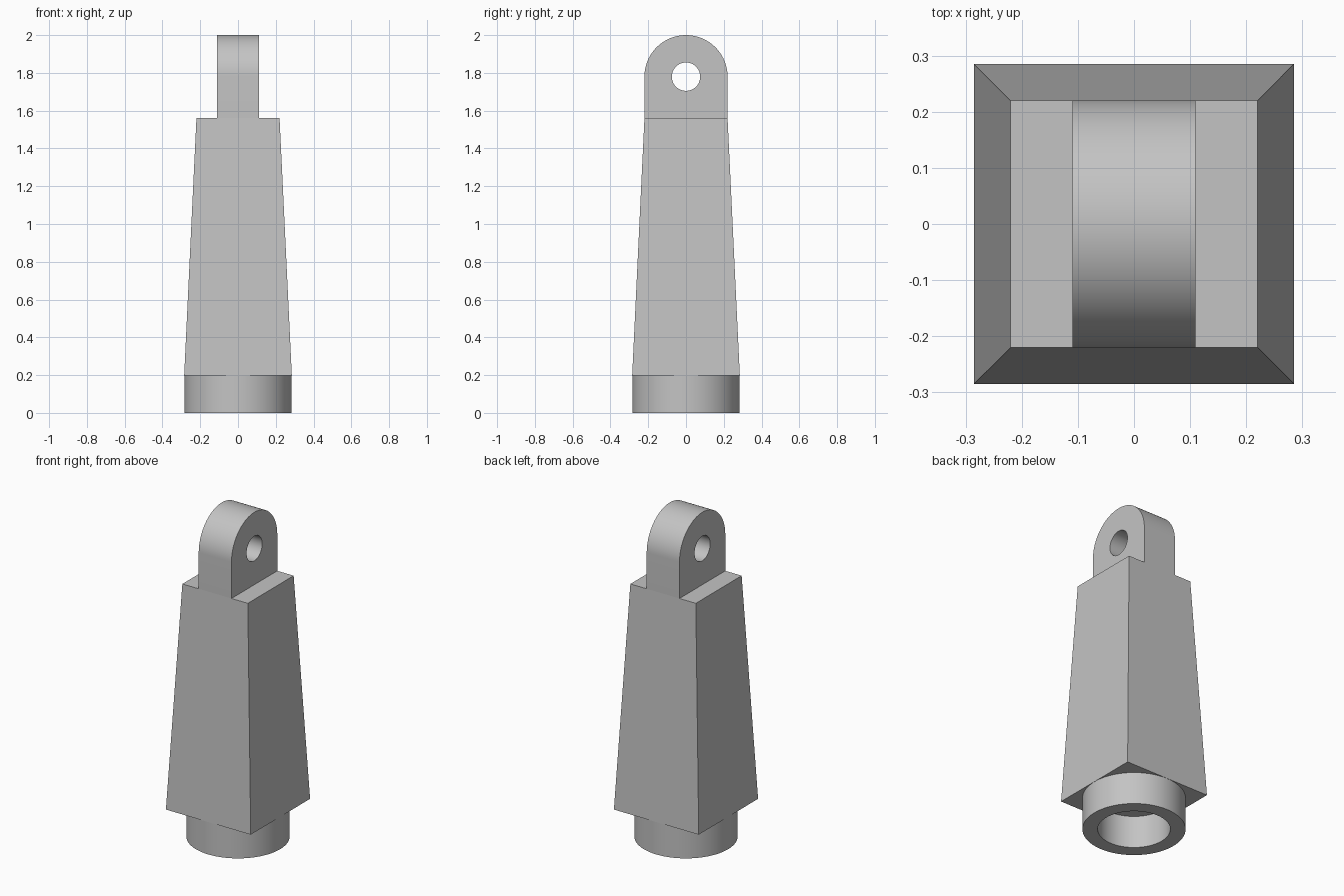
import bpy, bmesh, math

old = bpy.data.objects.get("Cube")
if old:
    bpy.data.objects.remove(old, do_unlink=True)

grey = bpy.data.materials.new("plain grey")
grey.use_nodes = True
tone = (0.55, 0.55, 0.55, 1)
grey.diffuse_color = tone
grey.node_tree.nodes["Principled BSDF"].inputs["Base Color"].default_value = tone

JOINT = 0.197      # collar top, body bottom
SHOULDER = 1.56    # body top, lug bottom
PIVOT = 1.78       # lug hole height
LUG_R = 0.22


def finish(name, bm, smooth=False):
    """Turn a bmesh into a named, coloured object."""
    bmesh.ops.recalc_face_normals(bm, faces=bm.faces)
    mesh = bpy.data.meshes.new(name)
    bm.to_mesh(mesh)
    bm.free()
    mesh.materials.append(grey)
    obj = bpy.data.objects.new(name, mesh)
    bpy.context.collection.objects.link(obj)
    if smooth:
        bpy.ops.object.select_all(action="DESELECT")
        obj.select_set(True)
        bpy.context.view_layer.objects.active = obj
        bpy.ops.object.shade_smooth_by_angle(angle=math.radians(30))
    return obj


def arc(radius, start, end, steps):
    """Points (y, z) on an arc about the pivot."""
    angles = [math.radians(start + (end - start) * i / steps) for i in range(steps + 1)]
    return [(radius * math.cos(a), PIVOT + radius * math.sin(a)) for a in angles]


# Tapered square body
bm = bmesh.new()
rings = [[bm.verts.new((sx * h, sy * h, z))
          for sx, sy in ((-1, -1), (1, -1), (1, 1), (-1, 1))]
         for h, z in ((0.285, JOINT), (LUG_R, SHOULDER))]
for i in range(4):
    j = (i + 1) % 4
    bm.faces.new((rings[0][i], rings[0][j], rings[1][j], rings[1][i]))
for ring in rings:
    bm.faces.new(ring)
finish("tapered_body", bm)

# Hollow round collar, a rectangular section turned about z
bm = bmesh.new()
section = [bm.verts.new((r, 0, z))
           for r, z in ((0.2, 0), (0.284, 0), (0.284, JOINT), (0.2, JOINT))]
edges = [bm.edges.new((section[i], section[(i + 1) % 4])) for i in range(4)]
bmesh.ops.spin(bm, geom=section + edges, cent=(0, 0, 0), axis=(0, 0, 1),
               angle=math.tau, steps=96, use_merge=True)
bmesh.ops.remove_doubles(bm, verts=bm.verts, dist=0.0001)
finish("base_collar", bm, smooth=True)

# Round-topped lug with a cross hole, filled as an outline and extruded along x
bm = bmesh.new()
outline = [(LUG_R, SHOULDER)] + arc(LUG_R, 0, 180, 48) + [(-LUG_R, SHOULDER)]
hole = arc(0.075, 0, 360, 48)[:-1]
edges = []
for loop in (outline, hole):
    verts = [bm.verts.new((-0.11, y, z)) for y, z in loop]
    edges += [bm.edges.new((v, verts[(i + 1) % len(verts)])) for i, v in enumerate(verts)]
bmesh.ops.triangle_fill(bm, edges=edges, use_beauty=True, normal=(1, 0, 0))
result = bmesh.ops.extrude_face_region(bm, geom=bm.faces[:], use_keep_orig=True)
moved = [g for g in result["geom"] if isinstance(g, bmesh.types.BMVert)]
bmesh.ops.translate(bm, verts=moved, vec=(0.22, 0, 0))
finish("pivot_lug", bm, smooth=True)
